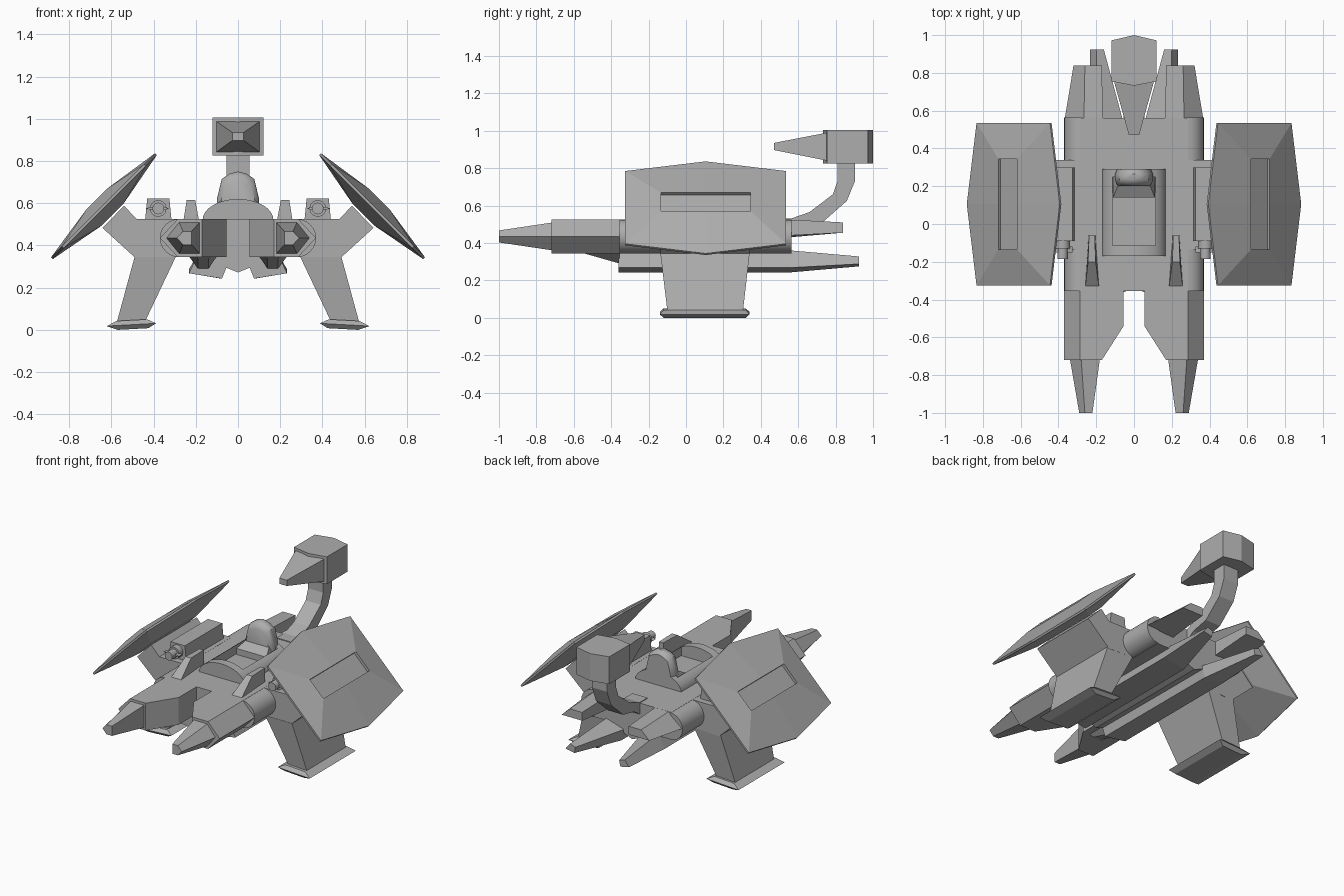
import bpy, bmesh
from math import sin, cos, pi
from mathutils import Vector

if "Cube" in bpy.data.objects:
    bpy.data.objects.remove(bpy.data.objects["Cube"])

# Dark grey finish
grey = bpy.data.materials.new("dark_grey")
grey.diffuse_color = (.42, .42, .42, 1)
grey.use_nodes = True
grey.node_tree.nodes["Principled BSDF"].inputs["Base Color"].default_value = grey.diffuse_color


def finish(name, bm, mirror=False, smooth=False):
    bmesh.ops.recalc_face_normals(bm, faces=bm.faces)
    mesh = bpy.data.meshes.new(name)
    bm.to_mesh(mesh)
    bm.free()
    mesh.materials.append(grey)
    ob = bpy.data.objects.new(name, mesh)
    bpy.context.collection.objects.link(ob)
    bpy.ops.object.select_all(action='DESELECT')
    bpy.context.view_layer.objects.active = ob
    ob.select_set(True)
    if mirror:
        ob.modifiers.new("mirror", 'MIRROR')
    if smooth:
        bpy.ops.object.shade_smooth_by_angle(angle=0.7)
    return ob


def loft(name, rings, mirror=False, smooth=False):
    """Skin a list of equal-length 3D rings and cap both ends."""
    bm = bmesh.new()
    vs = [[bm.verts.new(p) for p in r] for r in rings]
    n = len(vs[0])
    for a, b in zip(vs, vs[1:]):
        for i in range(n):
            j = (i + 1) % n
            bm.faces.new((a[i], a[j], b[j], b[i]))
    bm.faces.new(vs[0])
    bm.faces.new(vs[-1])
    return finish(name, bm, mirror, smooth)


def along_y(name, sections, **kw):
    """Sections are (y, [(x, z), ...])."""
    return loft(name, [[(x, y, z) for x, z in s] for y, s in sections], **kw)


def along_z(name, sections, **kw):
    """Sections are (z, [(x, y), ...])."""
    return loft(name, [[(x, y, z) for x, y in s] for z, s in sections], **kw)


def rect(x0, x1, a, b):
    return [(x0, a), (x1, a), (x1, b), (x0, b)]


# Central hull with shallow V belly
along_y("hull", [(y, [(-.2, .525), (.2, .525), (.2, .345), (.07, .3), (0, .272),
                      (-.07, .3), (-.2, .345)]) for y in (-.355, .56)])

# Front prongs with slanted inner faces
plan = [(.055, -.3), (.055, -.54), (.17, -.72), (.285, -.72), (.285, -.3)]
along_z("front_prong", [(.345, plan), (.525, plan)], mirror=True)

# Bevelled flanks along the hull sides, with rounded sleeves
flank = [(.18, .525), (.285, .525), (.37, .435), (.285, .345), (.18, .345)]
along_y("hull_flank", [(-.72, flank), (.56, flank)], mirror=True)
sleeve = [(.28 + .09 * cos(pi * i / 12), .435 + .09 * sin(pi * i / 12)) for i in range(-6, 7)]
for nm, y0, y1 in (("front_sleeve", -.355, -.13), ("rear_sleeve", .335, .565)):
    along_y(nm, [(y0, sleeve), (y1, sleeve)], mirror=True, smooth=True)

# Pointed cannons at the prong ends
along_y("cannon_tip", [
    (-.71, [(.18, .51), (.28, .51), (.34, .435), (.28, .36), (.18, .36)]),
    (-1.0, [(.22, .467), (.26, .467), (.29, .435), (.26, .403), (.22, .403)])], mirror=True)

# Rear pods
along_y("rear_pod", [
    (.55, [(.165, .525), (.265, .525), (.368, .44), (.165, .43)]),
    (.84, [(.17, .51), (.26, .51), (.32, .455), (.17, .455)])], mirror=True)

# Lower keels and their front ramps
along_y("keel", [(-.36, [(.19, .36), (.232, .268), (.076, .243), (.045, .32)]),
                 (.56, [(.19, .36), (.232, .268), (.08, .243), (.062, .32)]),
                 (.925, [(.2, .328), (.232, .288), (.168, .275), (.16, .315)])], mirror=True)
along_y("keel_ramp", [(-.54, [(.14, .343), (.19, .343), (.232, .348), (.1, .348)]),
                      (-.355, [(.14, .29), (.19, .29), (.232, .348), (.1, .348)])], mirror=True)

# Rounded cockpit cowl with an open tub cut in it
arch = [(.168 * cos(pi * i / 16), .52 + .1 * sin(pi * i / 16)) for i in range(17)]
cowl = along_y("cockpit_cowl", [(-.17, arch), (.29, arch)], smooth=True)
cut = along_y("cowl_cutter", [(-.115, rect(-.115, .115, .535, .8)),
                              (.25, rect(-.115, .115, .535, .8))])
cut.hide_render = True
mod = cowl.modifiers.new("tub", 'BOOLEAN')
mod.operation = 'DIFFERENCE'
mod.solver = 'EXACT'
mod.object = cut
bpy.context.view_layer.objects.active = cowl
bpy.ops.object.modifier_move_to_index(modifier="tub", index=0)
bpy.ops.object.modifier_apply(modifier="tub")
bpy.data.objects.remove(cut)

# Seat slope and rounded headrest
loft("seat_slope", [[(x, .14, .53), (x, .14, .575), (x * .75, .21, .615), (x * .75, .26, .615),
                     (x, .26, .53)] for x in (-.11, .11)])
rest = [(-.1, .53), (-.1, .62), (-.077, .715), (-.04, .74), (0, .75),
        (.04, .74), (.077, .715), (.1, .62), (.1, .53)]
along_y("headrest", [(y, [(x * s, .53 + (z - .53) * s) for x, z in rest])
                     for y, s in ((.2, .82), (.215, .95), (.235, 1), (.265, 1), (.29, .9))],
        smooth=True)

# Swept fins beside the cockpit
along_z("deck_fin", [
    (.52, [(.185, -.335), (.258, -.335), (.24, -.06), (.205, -.06)]),
    (.615, [(.203, -.2), (.243, -.2), (.238, -.06), (.208, -.06)])], mirror=True)

# Shoulders reaching out to the shield panels
shoulder = [(.286, .345), (.286, .525), (.48, .525), (.54, .588), (.642, .483), (.48, .335)]
along_y("shoulder", [(-.135, shoulder), (.34, shoulder)], mirror=True)

# Guns on the shoulders
along_y("gun_body", [(y, [(.315, .52), (.325, .622), (.43, .622), (.44, .52)])
                     for y in (-.09, .3)], mirror=True)
for nm, r, y0, y1 in (("gun_barrel", .04, -.13, -.08), ("gun_muzzle", .028, -.185, -.12)):
    ring = [(.378 + r * cos(pi * i / 6), .575 + r * sin(pi * i / 6)) for i in range(12)]
    along_y(nm, [(y0, ring), (y1, ring)], mirror=True, smooth=True)
vane = [(.325, .575), (.378, .59), (.44, .575), (.378, .56)]
along_y("gun_vane", [(-.15, vane), (-.12, vane)], mirror=True)

# Legs and feet
along_z("leg", [(.04, rect(.44, .573, -.1, .305)),
                (.345, rect(.295, .49, -.137, .34))], mirror=True)
bm = bmesh.new()
for x0, x1, y0, y1, za, zb in ((.43, .575, -.12, .32, .05, .042),
                               (.388, .622, -.14, .34, .031, .018),
                               (.425, .57, -.12, .32, .008, 0)):
    for x, y, z in ((x0, y0, za), (x0, y1, za), (x1, y0, zb), (x1, y1, zb)):
        bm.verts.new((x, y, z))
bmesh.ops.convex_hull(bm, input=bm.verts)
bmesh.ops.dissolve_limit(bm, angle_limit=.02, verts=bm.verts, edges=bm.edges)
finish("foot", bm, mirror=True)

# Tilted six-sided shield panels, domed on both sides with a slot outside
centre = Vector((.635, .105, .586))
U, V, N = Vector((1, 0, -1)).normalized(), Vector((0, 1, 0)), Vector((1, 0, 1)).normalized()


def panel_ring(pts, h):
    return [centre + U * u + V * v + N * h for u, v in pts]


hexa = [(-.275, -.43), (-.348, 0), (-.275, .43), (.275, .43), (.348, 0), (.275, -.43)]
slot = [(-.07, -.24), (-.07, 0), (-.07, .24), (.07, .24), (.07, 0), (.07, -.24)]
loft("shield_panel", [panel_ring(slot, -.058), panel_ring(hexa, -.006), panel_ring(hexa, .006),
                      panel_ring(slot, .048), panel_ring(slot, .03)], mirror=True)

# Curved tail arm
spine = [((.48, .40), (.48, .53)), ((.62, .49), (.56, .53)), ((.735, .515), (.66, .565)),
         ((.86, .625), (.785, .66)), ((.903, .73), (.81, .73)), ((.903, .84), (.81, .84))]
loft("tail_arm", [[(-.055, *a), (.055, *a), (.055, *b), (-.055, *b)] for a, b in spine])

# Tail head and stinger
head = [(-.12, .755), (0, .732), (.12, .755), (.12, .972), (0, 1.0), (-.12, .972)]
along_z("tail_head", [(.825, head), (1.005, head)])
along_y("stinger", [(.76, rect(-.103, .103, .842, .988)),
                    (.745, rect(-.103, .103, .842, .988)),
                    (.47, rect(-.027, .027, .897, .935))])
